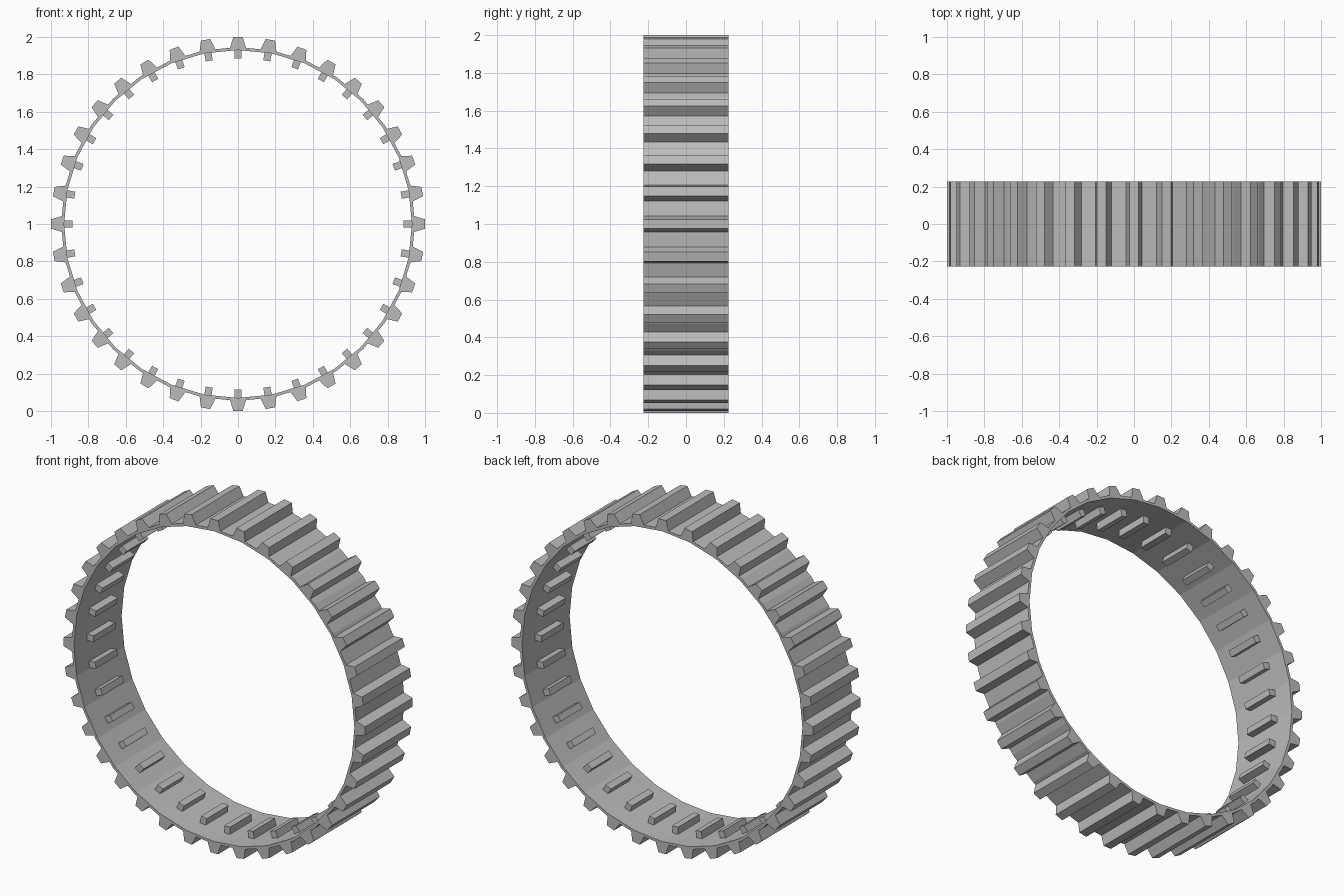
import bpy, bmesh, math
from mathutils import Matrix, Vector

cube = bpy.data.objects.get("Cube")
if cube:
    bpy.data.objects.remove(cube, do_unlink=True)

COUNT = 36          # lugs around the loop
SEGMENTS = 32       # flat sides of the belt
HALF_WIDTH = 0.226
CENTRE = Vector((0, 0, 1))

rubber = bpy.data.materials.new("grey_rubber")
rubber.use_nodes = True
rubber.diffuse_color = (0.5, 0.5, 0.5, 1)
bsdf = rubber.node_tree.nodes["Principled BSDF"]
bsdf.inputs["Base Color"].default_value = rubber.diffuse_color
bsdf.inputs["Roughness"].default_value = 0.8


def finish(name, bm):
    bmesh.ops.recalc_face_normals(bm, faces=bm.faces)
    mesh = bpy.data.meshes.new(name)
    bm.to_mesh(mesh)
    bm.free()
    mesh.materials.append(rubber)
    obj = bpy.data.objects.new(name, mesh)
    obj.location = CENTRE
    bpy.context.collection.objects.link(obj)
    return obj


def add_prism(bm, profile, half_depth, turn):
    """Extrude an x-z profile along y, then turn it around the loop axis."""
    front = [bm.verts.new(turn @ Vector((x, -half_depth, z))) for x, z in profile]
    face = bm.faces.new(front)
    new = bmesh.ops.extrude_face_region(bm, geom=[face])["geom"]
    verts = [v for v in new if isinstance(v, bmesh.types.BMVert)]
    bmesh.ops.translate(bm, verts=verts, vec=turn @ Vector((0, 2 * half_depth, 0)))


def ring_of_blocks(name, r_base, r_tip, half_base, half_tip, half_depth):
    bm = bmesh.new()
    profile = [(-half_base, r_base), (half_base, r_base),
               (half_tip, r_tip), (-half_tip, r_tip)]
    for i in range(COUNT):
        add_prism(bm, profile, half_depth, Matrix.Rotation(math.tau * i / COUNT, 3, 'Y'))
    return finish(name, bm)


# Thin belt: a rectangular section swept around the loop
bm = bmesh.new()
section = [(0.93, -HALF_WIDTH), (0.946, -HALF_WIDTH),
           (0.946, HALF_WIDTH), (0.93, HALF_WIDTH)]
rings = []
for i in range(SEGMENTS):
    a = math.tau * i / SEGMENTS
    rings.append([bm.verts.new((r * math.sin(a), y, r * math.cos(a))) for r, y in section])
for i, ring in enumerate(rings):
    after = rings[(i + 1) % SEGMENTS]
    for j in range(4):
        k = (j + 1) % 4
        bm.faces.new((ring[j], ring[k], after[k], after[j]))
finish("belt", bm)

# Tapered treads outside, short drive lugs inside
ring_of_blocks("outer_treads", 0.934, 1.0, 0.045, 0.025, HALF_WIDTH)
ring_of_blocks("inner_drive_lugs", 0.936, 0.886, 0.019, 0.019, 0.103)
